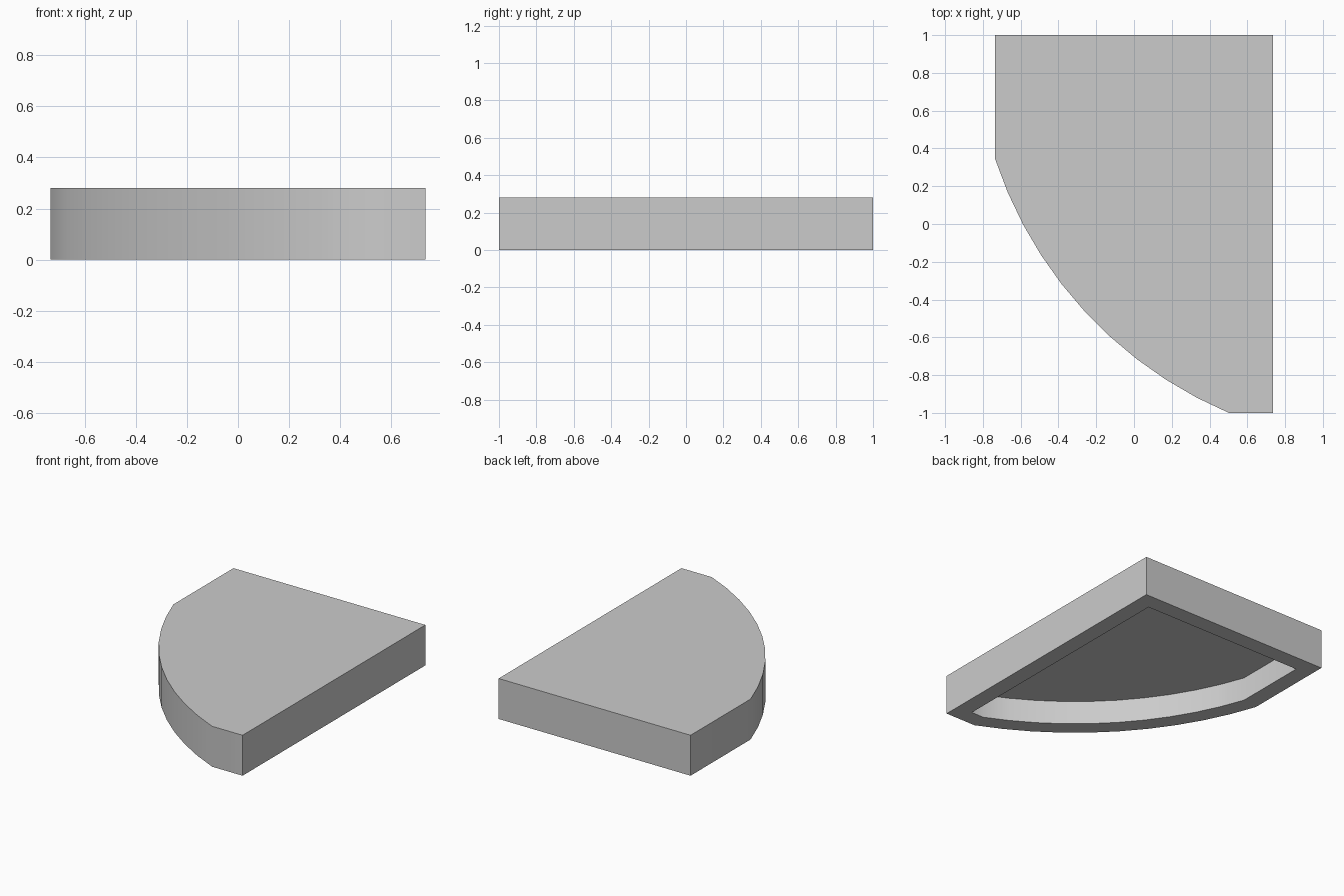
import bpy, bmesh
from math import atan2, cos, sin, sqrt

cube = bpy.data.objects.get("Cube")
if cube:
    bpy.data.objects.remove(cube, do_unlink=True)

HALF_X, HALF_Y, HEIGHT, WALL = 0.735, 1.0, 0.28, 0.115
CENTRE_X, CENTRE_Y, RADIUS = 1.364, 1.035, 2.21
STEPS = 10


def outline(inset):
    """Rectangle with one corner cut by a large arc, moved inwards by inset."""
    w, d, r = HALF_X - inset, HALF_Y - inset, RADIUS - inset
    dx, dy = -w - CENTRE_X, -d - CENTRE_Y
    start = atan2(sqrt(r * r - dx * dx), -dx)
    end = atan2(-dy, sqrt(r * r - dy * dy))
    points = [(w, -d), (w, d), (-w, d)]
    for i in range(STEPS + 1):
        a = start + (end - start) * i / STEPS
        points.append((CENTRE_X - r * cos(a), CENTRE_Y - r * sin(a)))
    return points


def ring(bm, inset, z):
    return [bm.verts.new((x, y, z)) for x, y in outline(inset)]


def bridge(bm, a, b):
    n = len(a)
    for i in range(n):
        j = (i + 1) % n
        bm.faces.new((a[i], a[j], b[j], b[i]))


# Plain grey surface
grey = bpy.data.materials.new("light_grey")
grey.use_nodes = True
colour = (0.6, 0.6, 0.6, 1)
grey.diffuse_color = colour
grey.node_tree.nodes["Principled BSDF"].inputs["Base Color"].default_value = colour

# Slab with a hollow underside: top, outer wall, rim, inner wall, ceiling
bm = bmesh.new()
rings = [ring(bm, 0, HEIGHT), ring(bm, 0, 0),
         ring(bm, WALL, 0), ring(bm, WALL, HEIGHT - WALL)]
for a, b in zip(rings, rings[1:]):
    bridge(bm, a, b)
bm.faces.new(rings[0])
bm.faces.new(rings[-1])
bmesh.ops.recalc_face_normals(bm, faces=bm.faces)

mesh = bpy.data.meshes.new("hollow_corner_slab")
bm.to_mesh(mesh)
bm.free()
mesh.materials.append(grey)
slab = bpy.data.objects.new("hollow_corner_slab", mesh)
bpy.context.collection.objects.link(slab)

# Smooth the curved wall, keep the corners crisp
bpy.ops.object.select_all(action="DESELECT")
slab.select_set(True)
bpy.context.view_layer.objects.active = slab
bpy.ops.object.shade_smooth_by_angle()
